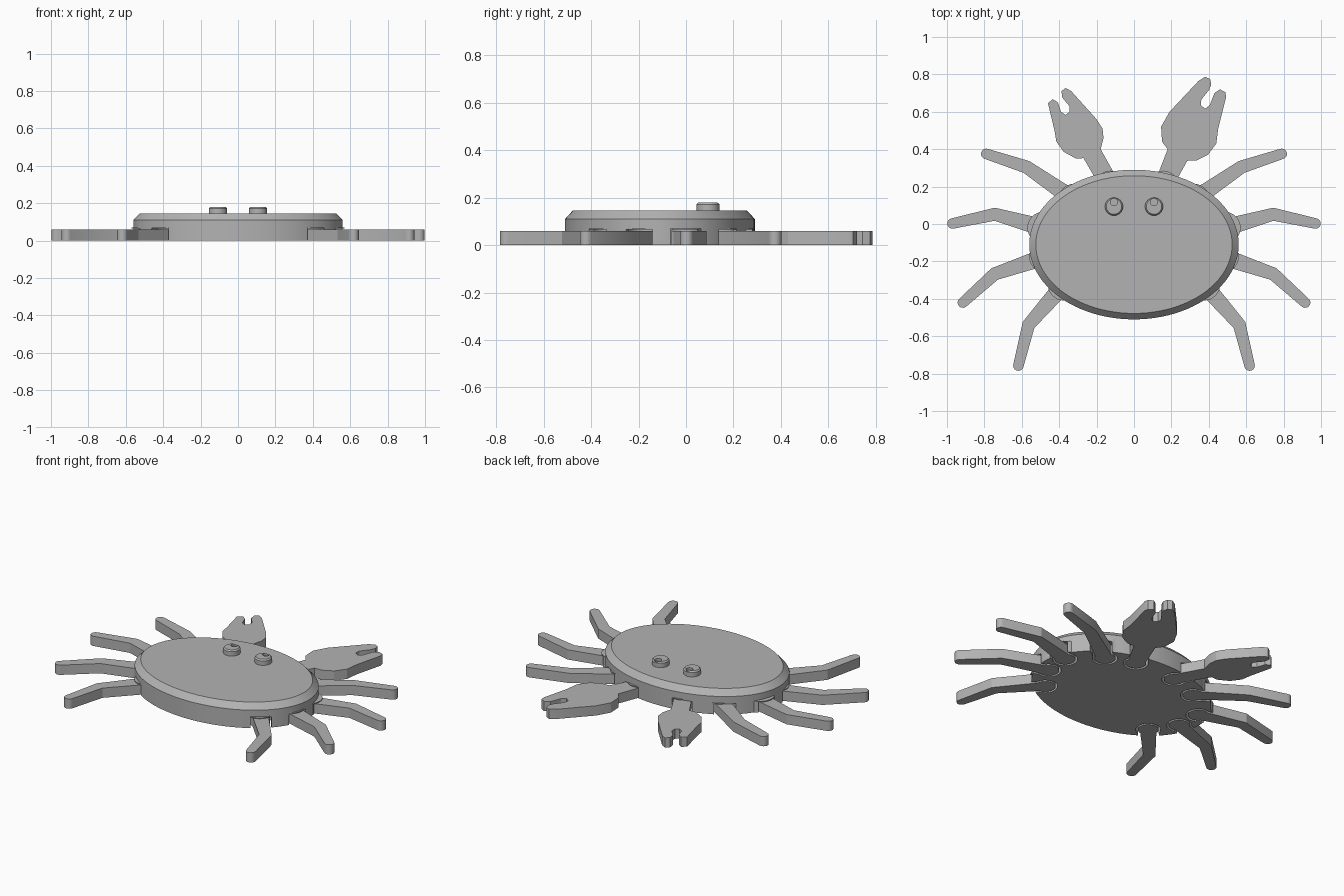
import bpy
import bmesh
from math import sin, cos, pi, asin, atan2
from mathutils import Vector

if "Cube" in bpy.data.objects:
    bpy.data.objects.remove(bpy.data.objects["Cube"])

grey = bpy.data.materials.new("plain grey")
grey.use_nodes = True
grey.diffuse_color = (0.45, 0.45, 0.45, 1)
grey.node_tree.nodes["Principled BSDF"].inputs["Base Color"].default_value = (0.45, 0.45, 0.45, 1)


def loft(name, rings):
    """Solid from stacked outlines, each given as (points, height)."""
    bm = bmesh.new()
    loops = [[bm.verts.new((p[0], p[1], z)) for p in pts] for pts, z in rings]
    n = len(loops[0])
    bm.faces.new(loops[0])
    bm.faces.new(loops[-1])
    for a, b in zip(loops, loops[1:]):
        for i in range(n):
            j = (i + 1) % n
            bm.faces.new((a[i], a[j], b[j], b[i]))
    bmesh.ops.recalc_face_normals(bm, faces=bm.faces)
    mesh = bpy.data.meshes.new(name)
    bm.to_mesh(mesh)
    bm.free()
    mesh.materials.append(grey)
    obj = bpy.data.objects.new(name, mesh)
    bpy.context.collection.objects.link(obj)
    return obj


def arc(center, rx, ry, start, end, n):
    return [Vector((center[0] + rx * cos(start + (end - start) * i / n),
                    center[1] + ry * sin(start + (end - start) * i / n))) for i in range(n + 1)]


def ellipse(center, rx, ry, n):
    return arc(center, rx, ry, 0, 2 * pi, n)[:-1]


def hinge(center, toward, radius, half):
    """Round hinge outline, open toward the limb, running counterclockwise."""
    a = atan2(toward[1] - center[1], toward[0] - center[0])
    gap = asin(half / radius)
    return arc(center, radius, radius, a + gap, a + 2 * pi - gap, 28)


def combine(target, tool, operation):
    mod = target.modifiers.new(operation, 'BOOLEAN')
    mod.operation = operation
    mod.solver = 'EXACT'
    mod.object = tool
    tool.hide_render = True
    bpy.context.view_layer.objects.active = target
    bpy.ops.object.modifier_apply(modifier=mod.name)
    bpy.data.objects.remove(tool)


def smooth(obj):
    bpy.ops.object.select_all(action='DESELECT')
    obj.select_set(True)
    bpy.context.view_layer.objects.active = obj
    bpy.ops.object.shade_smooth_by_angle(angle=pi / 7)


LEG_TOP = 0.06
PEG = 0.058


def leg(name, joint, knee, tip):
    joint, knee, tip = Vector(joint), Vector(knee), Vector(tip)
    d1, d2 = (knee - joint).normalized(), (tip - knee).normalized()
    bend = (d1 + d2).normalized()
    side = Vector((-bend.y, bend.x)) * 0.035
    a = atan2(d2.y, d2.x)
    pts = hinge(joint, knee, PEG, 0.045) + [knee - side]
    pts += arc(tip, 0.028, 0.028, a - pi / 2, a + pi / 2, 10) + [knee + side]
    smooth(loft(name, [(pts, 0), (pts, LEG_TOP)]))


def claw(name, joint, toward, pts):
    pts = hinge(joint, toward, PEG, 0.05) + [Vector(p) for p in pts]
    smooth(loft(name, [(pts, 0), (pts, LEG_TOP)]))


# Walking legs: joint, knee, tip, mirrored
joints = []
legs = {
    "first": ((0.32, 0.13), (0.575, 0.305), (0.79, 0.375)),
    "second": ((0.485, -0.02), (0.745, 0.052), (0.97, 0.003)),
    "third": ((0.475, -0.175), (0.745, -0.267), (0.915, -0.42)),
    "fourth": ((0.375, -0.324), (0.564, -0.54), (0.618, -0.757)),
}
for label, path in legs.items():
    for side, s in (("left", 1), ("right", -1)):
        j, k, t = [(s * x, y) for x, y in path]
        leg(f"{side}_{label}_leg", j, k, t)
        joints.append((j, k))

# Pincers: a large one and a smaller one
big_joint, big_toward = (0.155, 0.2), (0.24, 0.4)
claw("left_claw", big_joint, big_toward, [
    (0.18, 0.40), (0.15, 0.44), (0.145, 0.52), (0.19, 0.60), (0.345, 0.765),
    (0.38, 0.787), (0.407, 0.775), (0.413, 0.745), (0.40, 0.715), (0.36, 0.665),
    (0.357, 0.635), (0.38, 0.617), (0.405, 0.635), (0.43, 0.70), (0.46, 0.72),
    (0.488, 0.705), (0.493, 0.68), (0.45, 0.51), (0.44, 0.43), (0.395, 0.37),
    (0.335, 0.34), (0.285, 0.338)][::-1])
small_joint, small_toward = (-0.125, 0.2), (-0.21, 0.36)
claw("right_claw", small_joint, small_toward, [
    (-0.178, 0.40), (-0.163, 0.46), (-0.168, 0.51), (-0.20, 0.56), (-0.335, 0.71),
    (-0.365, 0.727), (-0.388, 0.71), (-0.383, 0.675), (-0.345, 0.63), (-0.345, 0.60),
    (-0.365, 0.583), (-0.39, 0.60), (-0.407, 0.65), (-0.435, 0.668), (-0.46, 0.645),
    (-0.425, 0.50), (-0.415, 0.44), (-0.375, 0.385), (-0.31, 0.35), (-0.27, 0.352)])
joints += [(big_joint, big_toward), (small_joint, small_toward)]

# Oval shell with a chamfered rim
MID = (0, -0.11)
body = loft("shell", [(ellipse(MID, 0.56, 0.40, 96), 0),
                      (ellipse(MID, 0.56, 0.40, 96), 0.11),
                      (ellipse(MID, 0.525, 0.368, 96), 0.145)])

# Round sockets around the hinges, then keyhole pockets cut from below
for j, k in joints:
    ring = ellipse(j, 0.085, 0.085, 32)
    combine(body, loft("socket", [(ring, 0), (ring, 0.07)]), 'UNION')
for j, k in joints:
    out = (Vector(k) - Vector(j)).normalized()
    side = Vector((-out.y, out.x)) * 0.058
    far = Vector(j) + out * 0.2
    ring = hinge(j, k, 0.07, 0.058) + [far - side, far + side]
    combine(body, loft("pocket", [(ring, -0.05), (ring, 0.065)]), 'DIFFERENCE')
smooth(body)

# Button eyes with a small round pupil recess
for side, s in (("left", 1), ("right", -1)):
    c = (s * 0.107, 0.093)
    eye = loft(f"{side}_eye", [(ellipse(c, 0.048, 0.048, 32), 0.14),
                               (ellipse(c, 0.048, 0.048, 32), 0.172),
                               (ellipse(c, 0.041, 0.041, 32), 0.18)])
    pupil = ellipse((c[0], c[1] + 0.025), 0.02, 0.02, 20)
    combine(eye, loft("pupil", [(pupil, 0.165), (pupil, 0.2)]), 'DIFFERENCE')
    smooth(eye)
